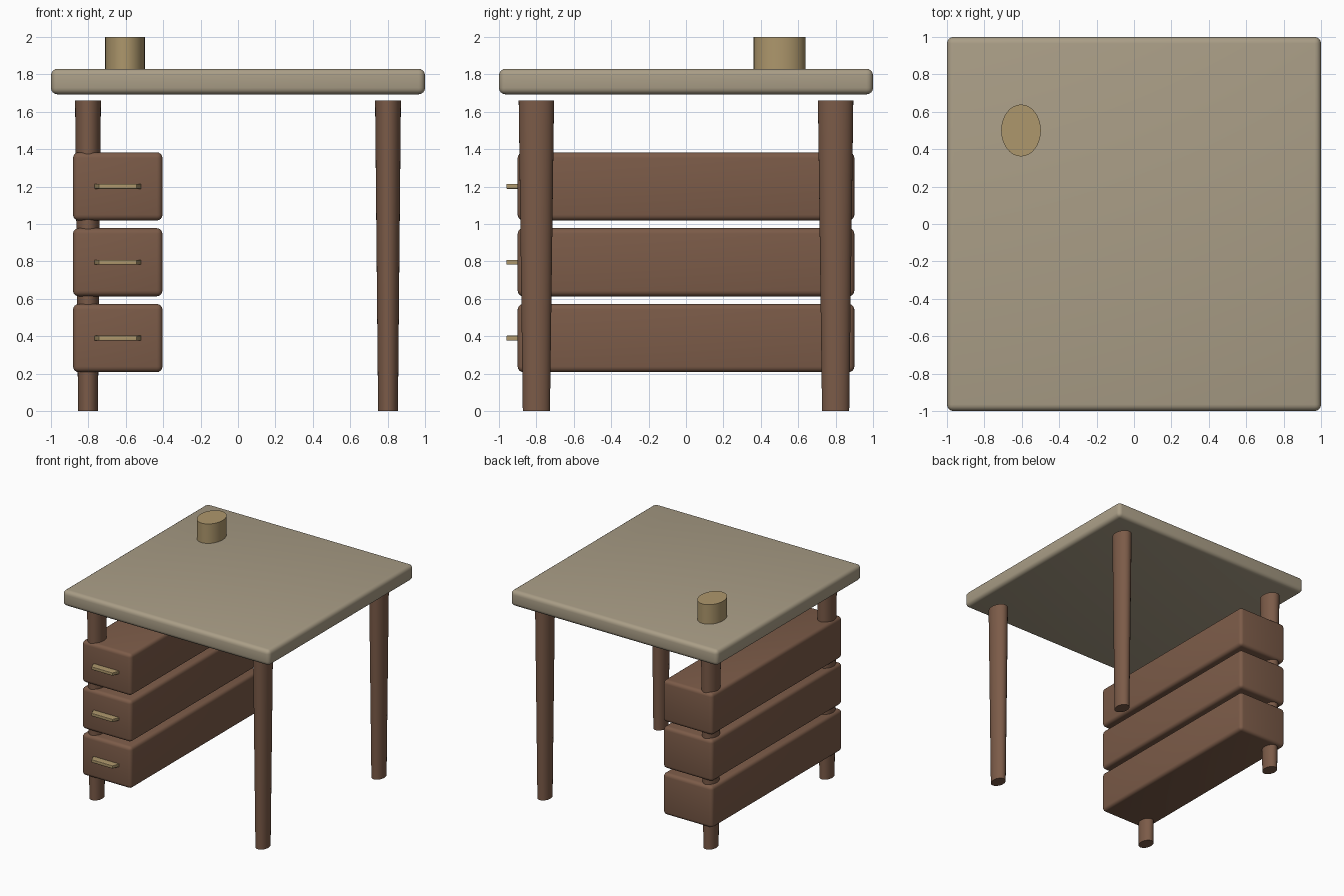
import bpy, bmesh, math
from mathutils import Matrix

if "Cube" in bpy.data.objects:
    bpy.data.objects.remove(bpy.data.objects["Cube"])


def material(name, rgb):
    m = bpy.data.materials.new(name)
    m.diffuse_color = (*rgb, 1)
    m.use_nodes = True
    m.node_tree.nodes["Principled BSDF"].inputs["Base Color"].default_value = m.diffuse_color
    return m


TOP = material("pale_wood", (0.40, 0.34, 0.24))
WOOD = material("brown_wood", (0.20, 0.105, 0.065))
BRASS = material("brass", (0.42, 0.31, 0.15))


def finish(name, bm, mat):
    bmesh.ops.recalc_face_normals(bm, faces=bm.faces)
    mesh = bpy.data.meshes.new(name)
    bm.to_mesh(mesh)
    bm.free()
    mesh.materials.append(mat)
    ob = bpy.data.objects.new(name, mesh)
    bpy.context.collection.objects.link(ob)
    bpy.ops.object.select_all(action='DESELECT')
    ob.select_set(True)
    bpy.context.view_layer.objects.active = ob
    bpy.ops.object.shade_smooth_by_angle(angle=math.radians(35))
    return ob


def box(name, lo, hi, bevel, mat):
    bm = bmesh.new()
    bmesh.ops.create_cube(bm, size=1)
    for v in bm.verts:
        v.co = [lo[i] if v.co[i] < 0 else hi[i] for i in range(3)]
    bmesh.ops.bevel(bm, geom=bm.edges[:], offset=bevel, segments=4,
                    profile=0.5, affect='EDGES', clamp_overlap=True)
    return finish(name, bm, mat)


def oval_post(name, x, y, z0, z1, r0, r1, stretch, mat):
    bm = bmesh.new()
    place = Matrix.Translation((x, y, (z0 + z1) / 2)) @ Matrix.Diagonal((1, stretch, 1, 1))
    bmesh.ops.create_cone(bm, cap_ends=True, segments=32, radius1=r0,
                          radius2=r1, depth=z1 - z0, matrix=place)
    return finish(name, bm, mat)


# Table top and the cup standing on it
box("table_top", (-1, -1, 1.693), (1, 1, 1.83), 0.035, TOP)
oval_post("pencil_cup", -0.604, 0.5, 1.80, 2.0, 0.106, 0.106, 1.31, BRASS)

# Tapered oval legs
for sx, side in ((-1, "left"), (1, "right")):
    for sy, end in ((-1, "front"), (1, "back")):
        oval_post(f"{end}_{side}_leg", sx * 0.802, sy * 0.8, 0, 1.66,
                  0.053, 0.069, 1.37, WOOD)

# Drawers, each with a pull that narrows towards the front
for i, name in enumerate(("bottom", "middle", "top")):
    z = 0.39 + i * 0.4055
    box(f"{name}_drawer", (-0.882, -0.9, z - 0.182), (-0.404, 0.9, z + 0.182), 0.03, WOOD)
    pull = box(f"{name}_drawer_handle", (-0.77, -0.96, z - 0.013),
               (-0.515, -0.89, z + 0.013), 0.004, BRASS)
    for v in pull.data.vertices:
        if v.co.y < -0.93:
            v.co.x += 0.025 if v.co.x < -0.64 else -0.025
